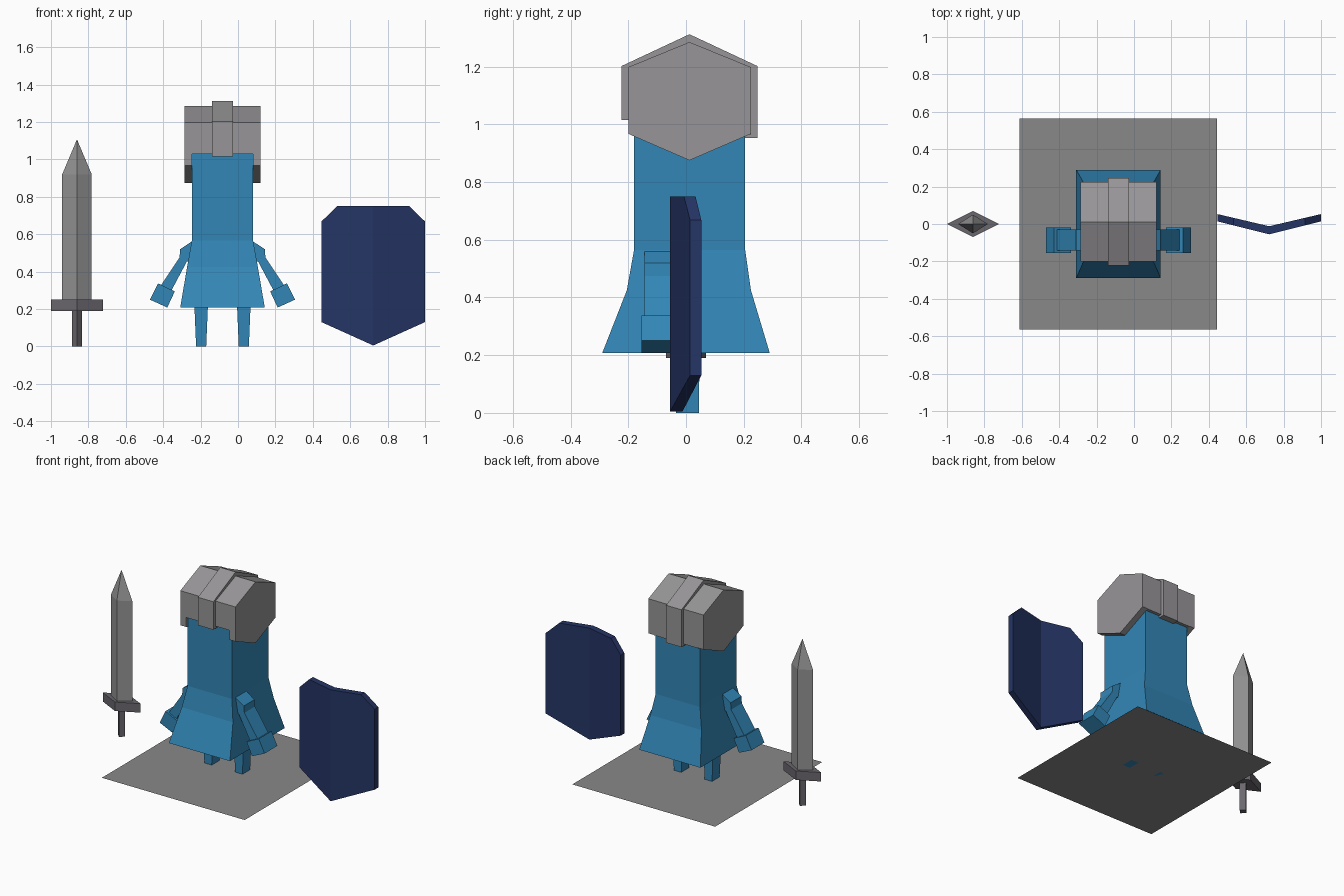
import bpy
import bmesh

default = bpy.data.objects.get("Cube")
if default:
    bpy.data.objects.remove(default)

CX = -0.083   # centre line of the figure
SX = -0.861   # centre line of the sword


def material(name, rgb):
    m = bpy.data.materials.new(name)
    m.use_nodes = True
    color = (*rgb, 1)
    m.diffuse_color = color
    m.node_tree.nodes["Principled BSDF"].inputs["Base Color"].default_value = color
    return m


CLOTH = material("blue cloth", (0.032, 0.24, 0.47))
STEEL = material("helmet steel", (0.31, 0.3, 0.31))
BLADE = material("blade grey", (0.29, 0.29, 0.29))
GRIP = material("dark grip", (0.145, 0.135, 0.155))
NAVY = material("navy shield", (0.018, 0.035, 0.13))
FLOOR = material("floor grey", (0.25, 0.25, 0.25))


def loft(name, rings, mat):
    """Skin a stack of equal-length rings and close both ends."""
    bm = bmesh.new()
    loops = [[bm.verts.new(p) for p in ring] for ring in rings]
    n = len(loops[0])
    for a, b in zip(loops, loops[1:]):
        for i in range(n):
            j = (i + 1) % n
            bm.faces.new((a[i], a[j], b[j], b[i]))
    bm.faces.new(loops[0])
    if len(loops) > 1:
        bm.faces.new(loops[-1])
    bmesh.ops.remove_doubles(bm, verts=bm.verts, dist=0.0005)
    bmesh.ops.recalc_face_normals(bm, faces=bm.faces)
    mesh = bpy.data.meshes.new(name)
    bm.to_mesh(mesh)
    bm.free()
    mesh.materials.append(mat)
    ob = bpy.data.objects.new(name, mesh)
    bpy.context.collection.objects.link(ob)
    return ob


def rect(cx, hx, y0, y1, z):
    return [(cx - hx, y0, z), (cx + hx, y0, z), (cx + hx, y1, z), (cx - hx, y1, z)]


def diamond(cx, hx, hy, z):
    return [(cx - hx, 0, z), (cx, -hy, z), (cx + hx, 0, z), (cx, hy, z)]


def slab_x(name, profile, x0, x1, mat):
    """Extrude a (y, z) profile along x."""
    return loft(name, [[(x, y, z) for y, z in profile] for x in (x0, x1)], mat)


def slab_y(name, profile, y0, y1, side, mat):
    """Extrude an (offset, z) profile along y on one side of the figure."""
    return loft(name, [[(CX + side * u, y, z) for u, z in profile] for y in (y0, y1)], mat)


# Floor plate
loft("floor", [rect(CX, 0.528, -0.565, 0.565, 0)], FLOOR)

# Robe flaring towards the hem
loft("robe", [
    rect(CX, 0.226, -0.29, 0.29, 0.208),
    rect(CX, 0.189, -0.205, 0.225, 0.425),
    rect(CX, 0.164, -0.18, 0.205, 0.565),
    rect(CX, 0.164, -0.18, 0.205, 1.1)], CLOTH)

# Legs, arms and hands
arm = [(0.14, 0.565), (0.165, 0.56), (0.226, 0.52), (0.23, 0.475),
       (0.33, 0.325), (0.275, 0.295), (0.19, 0.455), (0.14, 0.455)]
hand = [(0.345, 0.337), (0.388, 0.25), (0.295, 0.208), (0.255, 0.294)]
for side, label in ((1, "left"), (-1, "right")):
    cx = CX + side * 0.114
    loft(label + "_leg", [rect(cx, 0.027, -0.035, 0.045, 0),
                          rect(cx, 0.037, -0.04, 0.047, 0.24)], CLOTH)
    slab_y(label + "_arm", arm, -0.143, -0.03, side, CLOTH)
    slab_y(label + "_hand", hand, -0.155, -0.02, side, CLOTH)

# Helmet: middle shell, cheek guards and crest band
slab_x("helmet_shell", [(-0.2, 1.03), (-0.2, 1.198), (0.012, 1.285), (0.225, 1.198),
                        (0.225, 0.965), (0.1, 0.965), (0.1, 1.03)],
       CX - 0.165, CX + 0.165, STEEL)
cheek = [(-0.2, 0.967), (-0.2, 1.198), (0.012, 1.285), (0.225, 1.198),
         (0.225, 0.967), (0.012, 0.875)]
for side, label in ((1, "left"), (-1, "right")):
    slab_x(label + "_cheek_guard", cheek, CX + side * 0.162, CX + side * 0.204, STEEL)
slab_x("helmet_crest", [(-0.223, 1.015), (-0.223, 1.202), (0.012, 1.312), (0.247, 1.202),
                        (0.247, 0.952), (0.1, 0.952), (0.1, 1.015)],
       CX - 0.057, CX + 0.057, STEEL)

# Sword
loft("sword_blade", [diamond(SX, 0.079, 0.05, 0.24), diamond(SX, 0.079, 0.05, 0.92),
                     diamond(SX, 0, 0, 1.107)], BLADE)
loft("sword_guard", [diamond(SX, 0.139, 0.07, 0.19), diamond(SX, 0.139, 0.07, 0.25)], GRIP)
loft("sword_grip", [diamond(SX, 0.027, 0.027, 0), diamond(SX, 0.027, 0.027, 0.2)], GRIP)

# Shield folded along its middle: columns of (x offset, top, bottom)
columns = [(-0.277, 0.668, 0.13), (-0.192, 0.75, 0.0917), (0, 0.75, 0.005),
           (0.192, 0.75, 0.0917), (0.277, 0.668, 0.13)]
rings = []
for u, top, bottom in columns:
    front = -0.055 + abs(u) * 0.25
    back = -0.012 + abs(u) * 0.235
    rings.append([(0.723 + u, front, bottom), (0.723 + u, front, top),
                  (0.723 + u, back, top), (0.723 + u, back, bottom)])
loft("shield", rings, NAVY)
